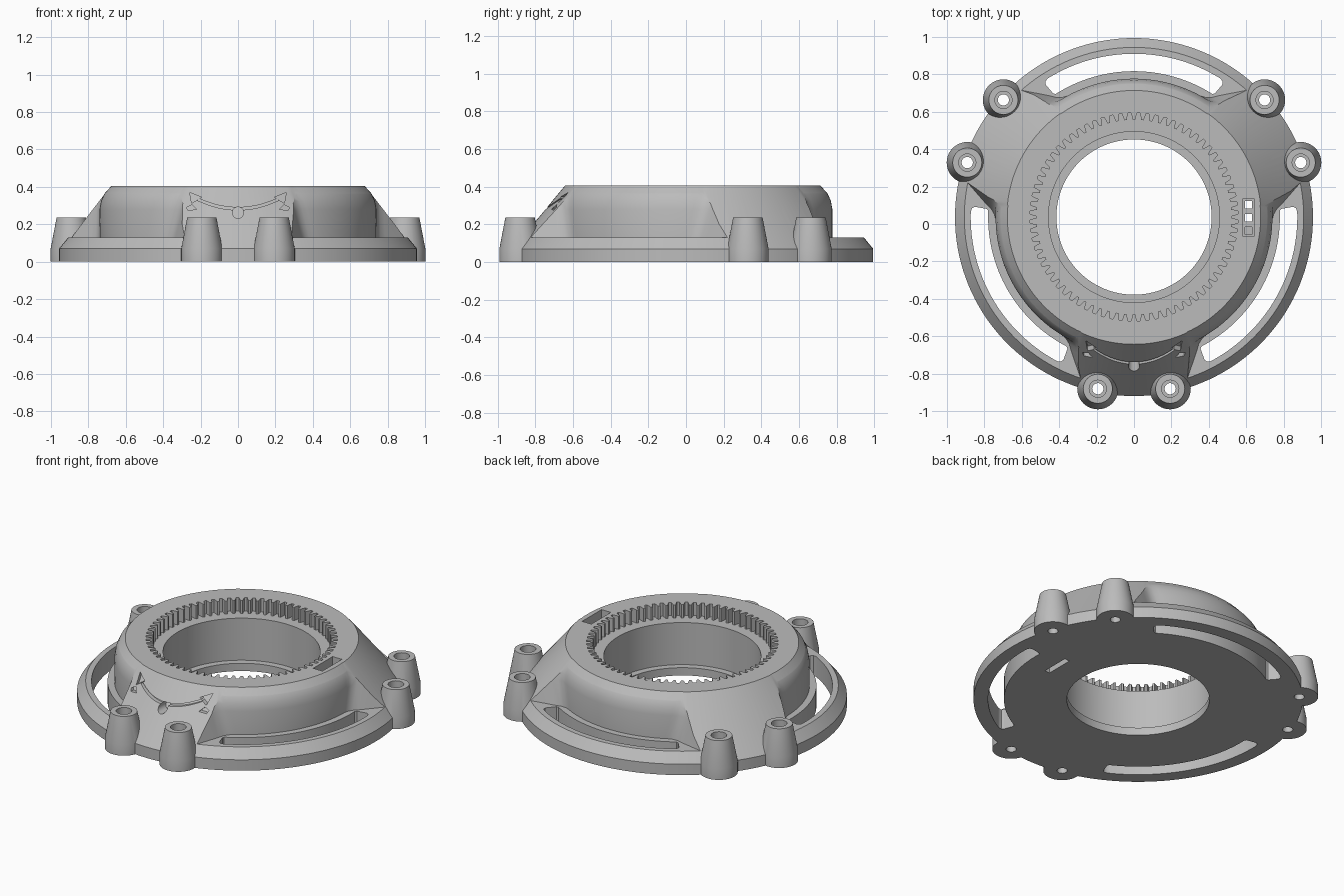
import bpy, bmesh
from math import sin, cos, radians, pi, sqrt, hypot
from mathutils import Matrix, Vector

if "Cube" in bpy.data.objects:
    bpy.data.objects.remove(bpy.data.objects["Cube"])

CY = 0.037                      # ring centre on y
WINGS = (30, 150, 270)          # directions of the mounting wings
GAPS = (90, 210, 330)           # directions of the slotted gaps
RIM_R, RIM_Z, TOP_R, TOP_Z = 0.957, 0.07, 0.68, 0.405

grey = bpy.data.materials.new("plain_grey")
grey.use_nodes = True
grey.diffuse_color = (0.5, 0.5, 0.5, 1)
grey.node_tree.nodes["Principled BSDF"].inputs["Base Color"].default_value = (0.5, 0.5, 0.5, 1)


def polar(r, deg, z=0):
    return Vector((r * cos(radians(deg)), CY + r * sin(radians(deg)), z))


def make(name, bm):
    bmesh.ops.recalc_face_normals(bm, faces=bm.faces)
    mesh = bpy.data.meshes.new(name)
    bm.to_mesh(mesh)
    bm.free()
    mesh.materials.append(grey)
    ob = bpy.data.objects.new(name, mesh)
    bpy.context.collection.objects.link(ob)
    return ob


def loft(bm, loops, closed=False):
    """Skin a stack of equal point loops; cap the ends unless closed."""
    rings = [[bm.verts.new(p) for p in loop] for loop in loops]
    n = len(rings[0])
    pairs = list(zip(rings, rings[1:])) + ([(rings[-1], rings[0])] if closed else [])
    for a, b in pairs:
        for i in range(n):
            j = (i + 1) % n
            bm.faces.new((a[i], a[j], b[j], b[i]))
    if not closed:
        caps = [bm.faces.new(rings[0]), bm.faces.new(rings[-1])]
        bmesh.ops.triangulate(bm, faces=caps)


def lathe(bm, profile, centre, n, closed=False):
    loft(bm, [[centre + Vector((r * cos(2 * pi * i / n), r * sin(2 * pi * i / n), z))
               for i in range(n)] for r, z in profile], closed)


def box(bm, size, centre):
    m = Matrix.Translation(centre) @ Matrix.Diagonal((*size, 1))
    bmesh.ops.create_cube(bm, size=1, matrix=m)


def combine(target, bm, operation):
    tool = make("tool", bm)
    tool.hide_render = True
    mod = target.modifiers.new("combine", 'BOOLEAN')
    mod.object, mod.operation, mod.solver = tool, operation, 'EXACT'
    bpy.context.view_layer.objects.active = target
    bpy.ops.object.modifier_apply(modifier=mod.name)
    bpy.data.objects.remove(tool)


def spread(lo, hi, n):
    return [lo + (hi - lo) * i / n for i in range(n + 1)]


# Conical housing with stepped bore
bm = bmesh.new()
lathe(bm, [(0.415, 0), (RIM_R, 0), (RIM_R, RIM_Z), (TOP_R, TOP_Z), (0.457, TOP_Z),
           (0.457, 0.05), (0.415, 0.05)], Vector((0, CY, 0)), 144, closed=True)
body = make("ring_gear_housing", bm)

# Gaps between wings, leaving a round core with a soft shoulder
bm = bmesh.new()
for mid in GAPS:
    loops = []
    for r, z in ((0.74, 0.13), (0.74, 0.28), (0.732, 0.325), (0.715, 0.363), (0.677, TOP_Z), (0.64, 0.45)):
        d = 22 * (z - 0.13)
        side = [(r + 0.006, 31 + d), (r + 0.022, 33 + d), (r + 0.05, 34.8 + d),
                (0.915, 42 + d / 2), (1.05, 47 + d / 2)]
        pts = [(r, a) for a in spread(-29 - d, 29 + d, 30)] + side
        pts += [(1.05, a) for a in spread(40, -40, 12)]
        pts += [(q, -a) for q, a in reversed(side)]
        loops.append([polar(q, mid + a, z) for q, a in pts])
    loft(bm, loops)
combine(body, bm, 'DIFFERENCE')

# Curved slots through the rim
bm = bmesh.new()
for mid in GAPS:
    end = [(0.873, 32), (0.866, 33.2), (0.852, 33.7), (0.79, 33.2)]
    pts = [(0.78, a) for a in spread(-32.5, 32.5, 32)] + end[::-1]
    pts += [(0.873, a) for a in spread(31, -31, 32)] + [(r, -a) for r, a in end]
    loft(bm, [[polar(r, mid + a, z) for r, a in pts] for z in (-0.1, 0.2)])
combine(body, bm, 'DIFFERENCE')

# Internal gear teeth
TEETH = 72
step = 360 / TEETH
tooth = ((0.52, -0.14), (0.52, 0.14), (0.54, 0.24), (0.557, 0.33), (0.557, 0.67), (0.54, 0.76))
bm = bmesh.new()
loft(bm, [[polar(r, (k + t) * step, z) for k in range(TEETH) for r, t in tooth]
          for z in (0.32, 0.5)])
combine(body, bm, 'DIFFERENCE')

# Side window with two cross bars inside
cuts = [((0.066, 0.197, 0.3), (0.612, 0.034, 0.35)), ((0.036, 0.18, 0.2), (0.612, 0.034, 0))]
cuts += [((0.036, 0.04, 0.2), (0.612, 0.034 + dy, 0.15)) for dy in (-0.07, 0, 0.07)]
for size, centre in cuts:
    bm = bmesh.new()
    box(bm, size, centre)
    combine(body, bm, 'DIFFERENCE')


# Engraved double arrow, marks and index hole on the front slope
def engrave(bm, outline, depth):
    def at(x, z, offset):
        r = TOP_R + (TOP_Z - z) * (RIM_R - TOP_R) / (TOP_Z - RIM_Z)
        return Vector((x, CY - sqrt(r * r - x * x) + offset, z))
    loft(bm, [[at(x, z, o) for x, z in outline] for o in (-0.05, depth)])


def arc_z(x):
    return 0.283 + 1.1 * x * x


groups = [([(x, arc_z(x) - 0.007) for x in spread(-0.215, 0.215, 20)]
           + [(x, arc_z(x) + 0.007) for x in spread(0.215, -0.215, 20)], 0.025)]
for s in (-1, 1):
    groups.append(([(s * 0.258, 0.37), (s * 0.195, 0.345), (s * 0.248, 0.312)], 0.025))
    groups.append(([(s * 0.222, 0.28), (s * 0.268, 0.274), (s * 0.276, 0.29),
                    (s * 0.245, 0.304)], 0.025))
groups.append(([(0.03 * cos(2 * pi * i / 24), 0.262 + 0.03 * sin(2 * pi * i / 24))
                for i in range(24)], 0.08))
for outline, depth in groups:
    bm = bmesh.new()
    engrave(bm, outline, depth)
    combine(body, bm, 'DIFFERENCE')

# Tapered screw posts in pairs on each wing, with stepped holes
spots = [polar(0.938, w + s * 11.9) for w in WINGS for s in (-1, 1)]
posts, holes = bmesh.new(), bmesh.new()
for p in spots:
    lathe(posts, [(0.11, 0), (0.11, 0.07), (0.078, 0.237)], p, 40)
    lathe(holes, [(0.03, -0.1), (0.03, 0.06), (0.046, 0.06), (0.046, 0.4)], p, 28)
combine(body, posts, 'UNION')
combine(body, holes, 'DIFFERENCE')

# Smooth curved walls, keep edges crisp
bpy.ops.object.select_all(action='DESELECT')
body.select_set(True)
bpy.context.view_layer.objects.active = body
bpy.ops.object.shade_smooth_by_angle(angle=radians(28))
